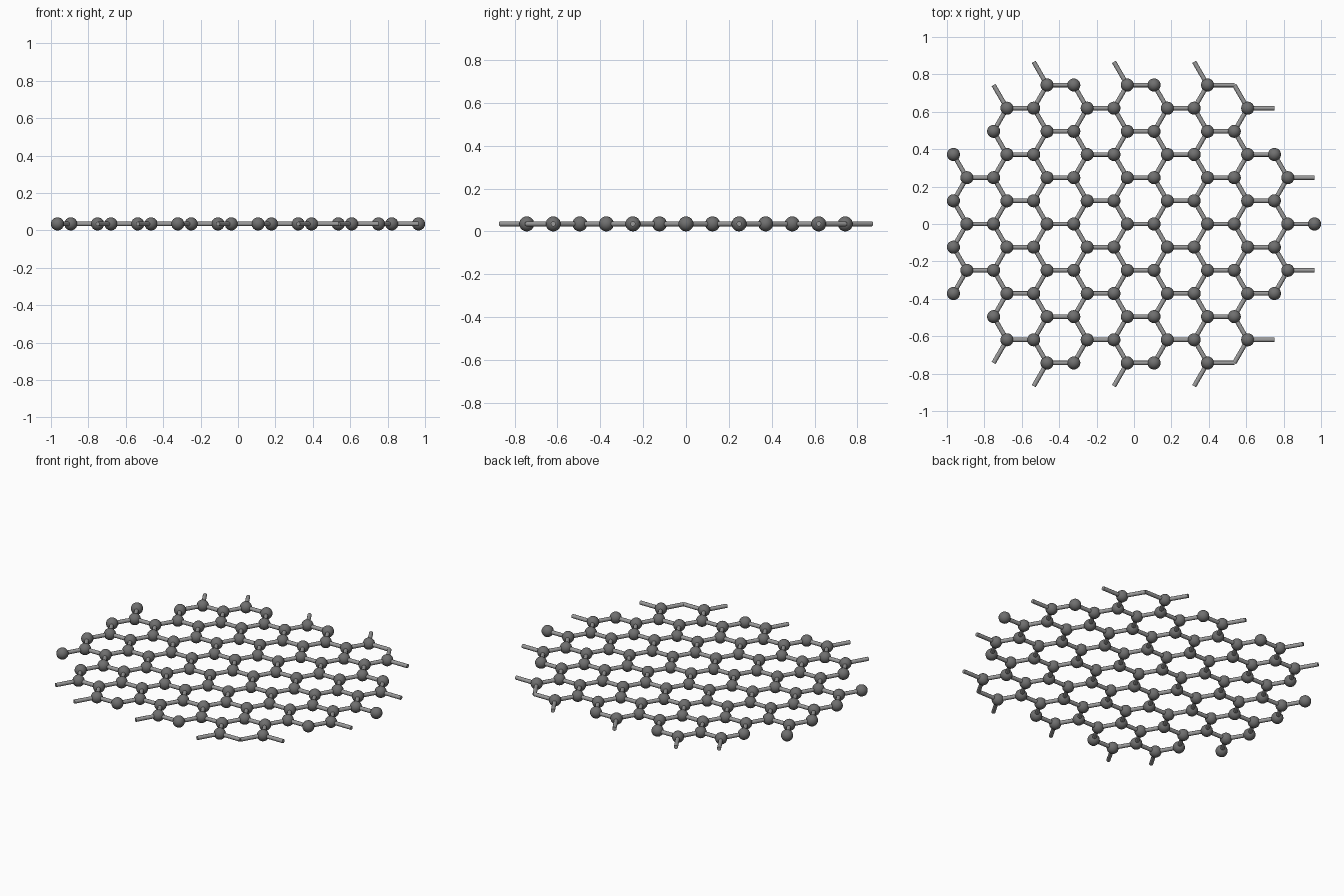
import bpy
import bmesh
from math import sqrt
from mathutils import Matrix, Vector

cube = bpy.data.objects.get("Cube")
if cube:
    bpy.data.objects.remove(cube, do_unlink=True)

BOND = 0.143                 # distance between neighbouring atoms
ROW = BOND * sqrt(3) / 2     # distance between rows
ATOM_R = 0.035
STICK_R = 0.012
LEFT = -6.75 * BOND          # x of the outermost left atom


def material(name, grey):
    mat = bpy.data.materials.new(name)
    mat.use_nodes = True
    colour = (grey, grey, grey, 1)
    mat.diffuse_color = colour
    mat.node_tree.nodes["Principled BSDF"].inputs["Base Color"].default_value = colour
    return mat


def finish(name, bm, mat):
    mesh = bpy.data.meshes.new(name)
    bm.to_mesh(mesh)
    bm.free()
    mesh.materials.append(mat)
    obj = bpy.data.objects.new(name, mesh)
    bpy.context.collection.objects.link(obj)
    bpy.ops.object.select_all(action='DESELECT')
    obj.select_set(True)
    bpy.context.view_layer.objects.active = obj
    bpy.ops.object.shade_smooth_by_angle(angle=0.8)
    return obj


def site(offset, cell, row):
    """Lattice point: offset in bond lengths, cell index, row index."""
    return Vector((LEFT + (offset + 3 * cell) * BOND, row * ROW, ATOM_R))


# Lattice sites: hubs carry three sticks, ends only receive them
hubs, ends = [], []
for row in range(-6, 7):
    r = abs(row)
    if row % 2:
        hubs += [site(2, c, row) for c in range(4)]
        ends += [site(0, c, row) for c in (range(1, 4) if r == 5 else range(5))]
    else:
        hubs += [site(0.5, c, row) for c in (range(5) if r <= 2 else range(1, 4))]
        end_cells = {0: range(5), 6: range(1, 3)}.get(r, range(4))
        ends += [site(1.5, c, row) for c in end_cells]

# Atoms
bm = bmesh.new()
for p in hubs + ends:
    bmesh.ops.create_uvsphere(bm, u_segments=20, v_segments=12, radius=ATOM_R,
                              matrix=Matrix.Translation(p))
finish("atoms", bm, material("dark grey", 0.16))

# Bond sticks, including the loose ones along the rim
bm = bmesh.new()
directions = [Vector((BOND, 0, 0)),
              Vector((-BOND / 2, ROW, 0)),
              Vector((-BOND / 2, -ROW, 0))]
for p in hubs:
    for d in directions:
        turn = d.to_track_quat('Z', 'Y').to_matrix().to_4x4()
        bmesh.ops.create_cone(bm, cap_ends=True, segments=12, radius1=STICK_R,
                              radius2=STICK_R, depth=BOND,
                              matrix=Matrix.Translation(p + d / 2) @ turn)
finish("bond_sticks", bm, material("light grey", 0.32))
